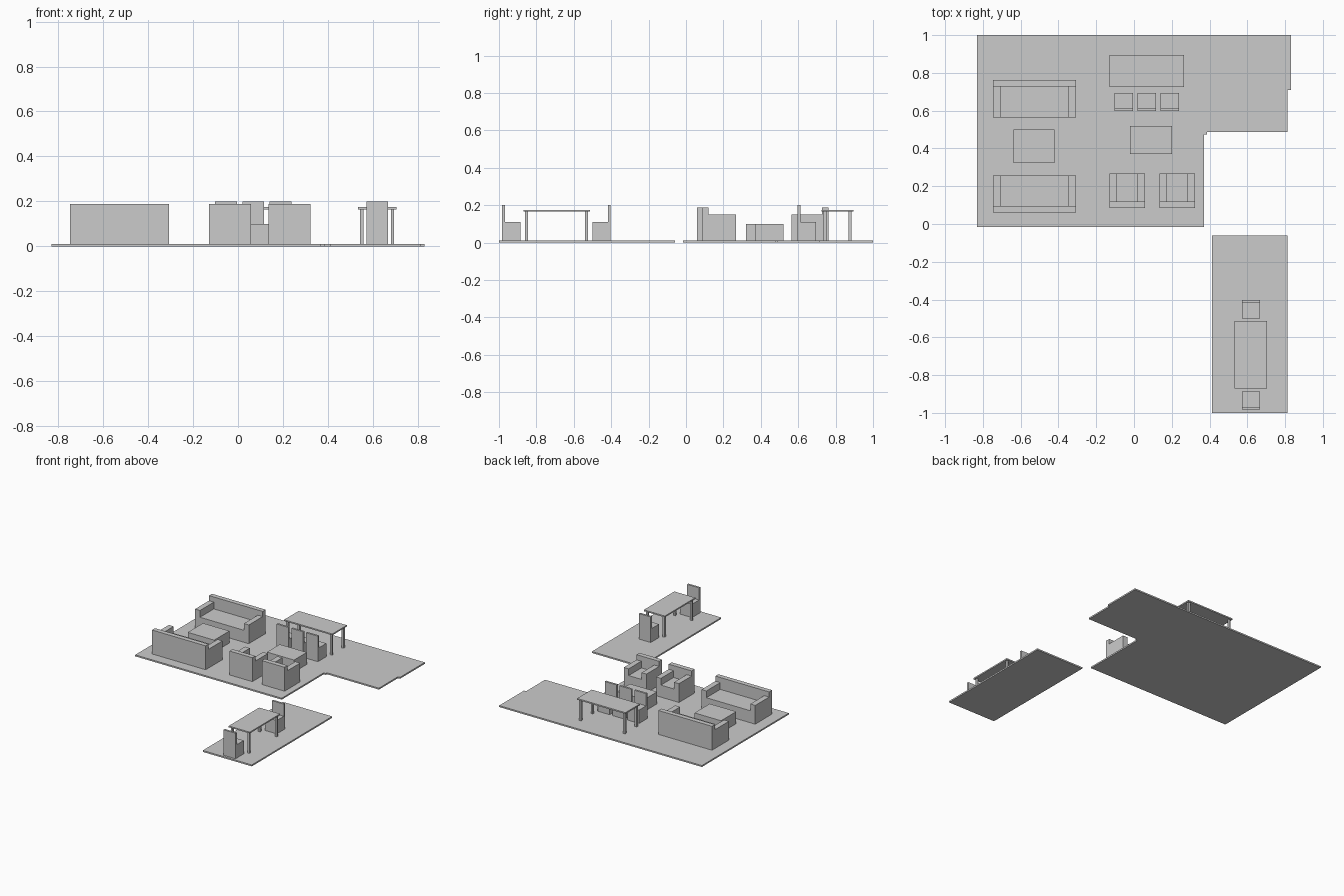
import bpy
import bmesh
from mathutils import Vector

cube = bpy.data.objects.get("Cube")
if cube:
    bpy.data.objects.remove(cube, do_unlink=True)

FLOOR = 0.011      # slab thickness

grey = bpy.data.materials.new("plain_grey")
grey.use_nodes = True
colour = (0.6, 0.6, 0.6, 1)
grey.diffuse_color = colour
grey.node_tree.nodes["Principled BSDF"].inputs["Base Color"].default_value = colour


def finish(name, bm):
    bmesh.ops.remove_doubles(bm, verts=bm.verts, dist=0.0001)
    mesh = bpy.data.meshes.new(name)
    bm.to_mesh(mesh)
    bm.free()
    mesh.materials.append(grey)
    obj = bpy.data.objects.new(name, mesh)
    bpy.context.collection.objects.link(obj)
    return obj


def stepped(bm, xs, ys, tops, base=FLOOR):
    """Closed block over a grid of cells; tops[j][i] is the height of each cell."""
    def quad(*pts):
        bm.faces.new([bm.verts.new(Vector(p)) for p in pts])

    def top(i, j):
        inside = 0 <= i < len(xs) - 1 and 0 <= j < len(ys) - 1
        return tops[j][i] if inside else base

    for j in range(len(ys) - 1):
        for i in range(len(xs) - 1):
            x0, x1, y0, y1, h = xs[i], xs[i + 1], ys[j], ys[j + 1], top(i, j)
            quad((x0, y0, h), (x1, y0, h), (x1, y1, h), (x0, y1, h))
            quad((x0, y1, base), (x1, y1, base), (x1, y0, base), (x0, y0, base))
            # walls down to every lower neighbour
            sides = (((0, -1), (x0, y0), (x1, y0)), ((1, 0), (x1, y0), (x1, y1)),
                     ((0, 1), (x1, y1), (x0, y1)), ((-1, 0), (x0, y1), (x0, y0)))
            for (di, dj), a, b in sides:
                low = top(i + di, j + dj)
                if low < h:
                    quad((*a, low), (*b, low), (*b, h), (*a, h))


def box(bm, x0, x1, y0, y1, z0, z1):
    stepped(bm, [x0, x1], [y0, y1], [[z1]], z0)


def floor(name, outline):
    bm = bmesh.new()
    face = bm.faces.new([bm.verts.new((x, y, 0)) for x, y in outline])
    ext = bmesh.ops.extrude_face_region(bm, geom=[face])["geom"]
    moved = [v for v in ext if isinstance(v, bmesh.types.BMVert)]
    bmesh.ops.translate(bm, verts=moved, vec=(0, 0, FLOOR))
    bmesh.ops.recalc_face_normals(bm, faces=bm.faces)
    finish(name, bm)


def rows(y0, y1, back, back_high, front_row, back_row):
    """Depth divisions and rows with the backrest at the high or low y end."""
    if back_high:
        return [y0, y1 - back, y1], [front_row, back_row]
    return [y0, y0 + back, y1], [back_row, front_row]


def sofa(name, x0, x1, y0, y1, back_high=False, arm=0.04, back=0.035):
    rest, side, seat = 0.188, 0.15, 0.1
    ys, tops = rows(y0, y1, back, back_high, [side, seat, side], [rest] * 3)
    bm = bmesh.new()
    stepped(bm, [x0, x0 + arm, x1 - arm, x1], ys, tops)
    finish(name, bm)


def chair(name, x0, y0, back_high=False, size=0.097):
    ys, tops = rows(y0, y0 + size, 0.015, back_high, [0.11], [0.2])
    bm = bmesh.new()
    stepped(bm, [x0, x0 + size], ys, tops)
    finish(name, bm)


def table(name, x0, x1, y0, y1, top=0.175, thick=0.01, inset=0.01, leg=0.015):
    bm = bmesh.new()
    box(bm, x0, x1, y0, y1, top - thick, top)
    for lx in (x0 + inset, x1 - inset - leg):
        for ly in (y0 + inset, y1 - inset - leg):
            box(bm, lx, lx + leg, ly, ly + leg, FLOOR, top - thick)
    finish(name, bm)


def coffee_table(name, x0, x1, y0, y1):
    bm = bmesh.new()
    box(bm, x0, x1, y0, y1, FLOOR, 0.1)
    finish(name, bm)


# Floor slabs
floor("main_floor", [(-0.83, -0.017), (0.37, -0.017), (0.37, 0.475), (0.386, 0.475),
                     (0.386, 0.488), (0.813, 0.488), (0.813, 0.71), (0.83, 0.71),
                     (0.83, 1), (-0.83, 1)])
floor("dining_floor", [(0.412, -1), (0.813, -1), (0.813, -0.06), (0.412, -0.06)])

# Lounge seating
sofa("back_sofa", -0.747, -0.307, 0.565, 0.762, back_high=True)
sofa("front_sofa", -0.747, -0.307, 0.06, 0.257)
sofa("right_armchair", -0.13, 0.058, 0.085, 0.268)
sofa("left_armchair", 0.136, 0.322, 0.085, 0.268)
coffee_table("sofa_coffee_table", -0.637, -0.42, 0.322, 0.5)
coffee_table("armchair_coffee_table", -0.022, 0.2, 0.37, 0.52)

# High table with a row of chairs
table("long_table", -0.13, 0.265, 0.725, 0.895)
for n, x in enumerate((-0.102, 0.019, 0.14)):
    chair(f"table_chair_{n + 1}", x, 0.597)

# Dining set
table("dining_table", 0.533, 0.705, -0.87, -0.514)
chair("dining_chair_back", 0.571, -0.5, back_high=True)
chair("dining_chair_front", 0.571, -0.983)
